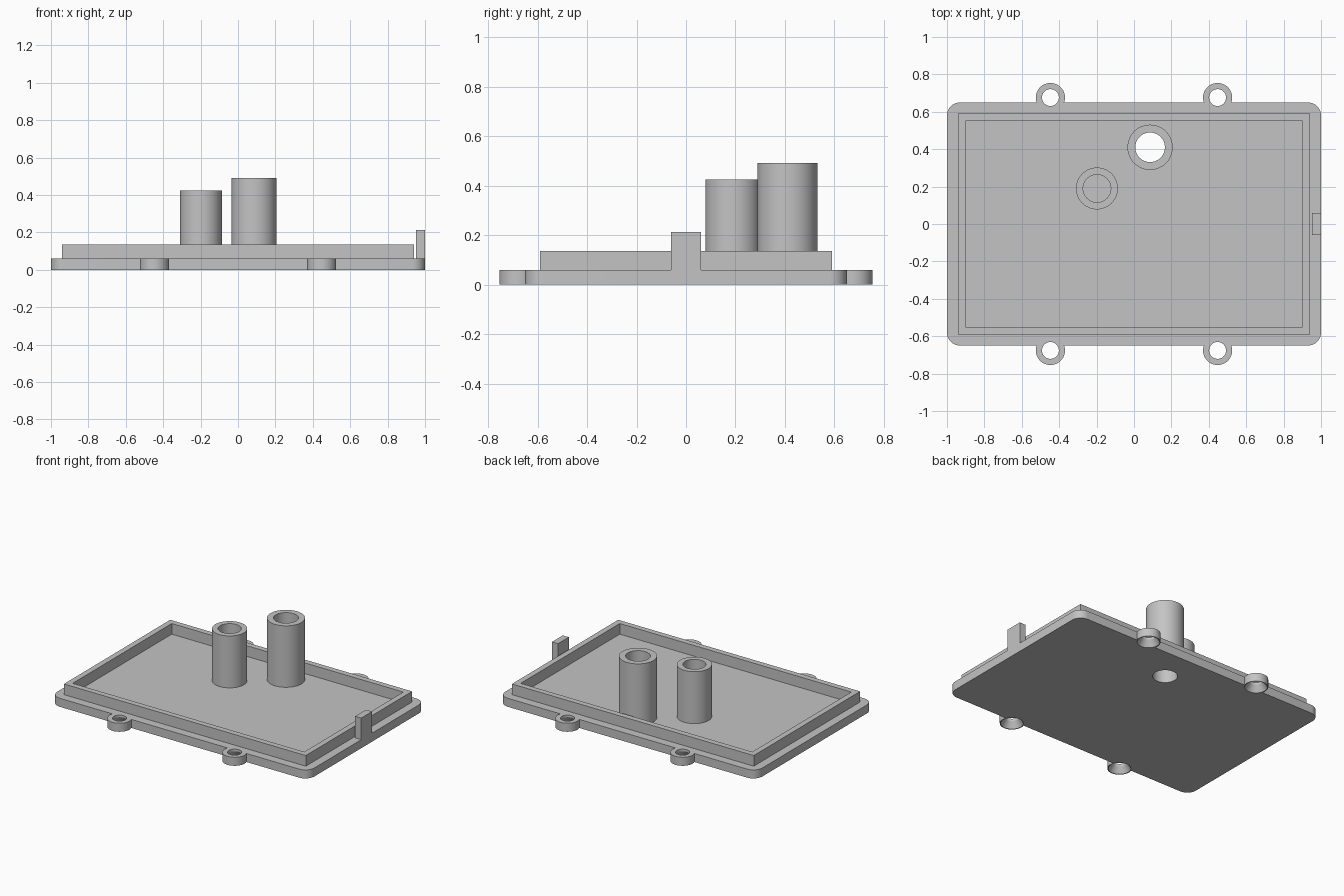
import bpy
import bmesh
from math import cos, sin, pi

if "Cube" in bpy.data.objects:
    bpy.data.objects.remove(bpy.data.objects["Cube"], do_unlink=True)

grey = bpy.data.materials.new("light_grey")
grey.use_nodes = True
colour = (0.55, 0.55, 0.55, 1)
grey.diffuse_color = colour
grey.node_tree.nodes["Principled BSDF"].inputs["Base Color"].default_value = colour

PLATE_TOP = 0.06


def circle(x, y, z, r, n=48):
    return [(x + r * cos(2 * pi * i / n), y + r * sin(2 * pi * i / n), z) for i in range(n)]


def rect(hx, hy, z, x=0, y=0):
    return [(x + sx * hx, y + sy * hy, z) for sx, sy in ((1, 1), (-1, 1), (-1, -1), (1, -1))]


def rounded_rect(hx, hy, z, r, steps=10):
    points = []
    for k, (cx, cy, _) in enumerate(rect(hx - r, hy - r, z)):
        for i in range(steps + 1):
            a = (k + i / steps) * pi / 2
            points.append((cx + r * cos(a), cy + r * sin(a), z))
    return points


def loft(name, loops, hollow=False):
    """Skin a stack of loops; hollow joins last to first, otherwise the ends are capped."""
    bm = bmesh.new()
    rings = [[bm.verts.new(p) for p in loop] for loop in loops]
    pairs = list(zip(rings, rings[1:]))
    if hollow:
        pairs.append((rings[-1], rings[0]))
    else:
        bm.faces.new(rings[0])
        bm.faces.new(rings[-1])
    for a, b in pairs:
        for i in range(len(a)):
            j = (i + 1) % len(a)
            bm.faces.new((a[i], a[j], b[j], b[i]))
    bmesh.ops.recalc_face_normals(bm, faces=bm.faces)
    mesh = bpy.data.meshes.new(name)
    bm.to_mesh(mesh)
    bm.free()
    mesh.materials.append(grey)
    obj = bpy.data.objects.new(name, mesh)
    bpy.context.collection.objects.link(obj)
    return obj


def combine(target, tool, operation):
    """Apply a boolean and discard the tool object."""
    mod = target.modifiers.new("boolean", "BOOLEAN")
    mod.operation, mod.solver, mod.object = operation, "EXACT", tool
    bpy.context.view_layer.objects.active = target
    bpy.ops.object.modifier_apply(modifier=mod.name)
    bpy.data.objects.remove(tool, do_unlink=True)


# Base plate with rounded corners
plate = loft("base_plate", [rounded_rect(1, 0.65, z, 0.07) for z in (0, PLATE_TOP)])

# Screw ears, merged into the plate
ears = [(sx * 0.447, sy * 0.676) for sx in (-1, 1) for sy in (-1, 1)]
for x, y in ears:
    combine(plate, loft("ear", [circle(x, y, z, 0.078) for z in (0, PLATE_TOP)]), "UNION")

# Latch tab on the edge
combine(plate, loft("tab", [rect(0.0235, 0.06, z, 0.9765) for z in (0.03, 0.212)]), "UNION")

# Countersunk screw holes
for x, y in ears:
    profile = ((-0.01, 0.078), (0.045, 0.045), (0.1, 0.045))
    combine(plate, loft("screw_hole", [circle(x, y, z, r) for z, r in profile]), "DIFFERENCE")

# Bore through the floor under the tall post
TALL = (0.086, 0.41)
combine(plate, loft("bore", [circle(*TALL, z, 0.079) for z in (-0.1, 0.2)]), "DIFFERENCE")


# Raised lip frame
def tube(name, outer, inner, top):
    return loft(name, [outer(PLATE_TOP), outer(top), inner(top), inner(PLATE_TOP)], hollow=True)


lip = tube("lip_frame", lambda z: rect(0.94, 0.59, z), lambda z: rect(0.90, 0.55, z), 0.135)

# Hollow posts
tall_post = tube("tall_post", lambda z: circle(*TALL, z, 0.121),
                 lambda z: circle(*TALL, z, 0.079), 0.492)
SHORT = (-0.198, 0.19)
short_post = tube("short_post", lambda z: circle(*SHORT, z, 0.112),
                  lambda z: circle(*SHORT, z, 0.074), 0.425)

# Smooth the round walls, keep edges sharp
for obj in (plate, tall_post, short_post):
    bpy.ops.object.select_all(action="DESELECT")
    obj.select_set(True)
    bpy.context.view_layer.objects.active = obj
    bpy.ops.object.shade_smooth_by_angle()
